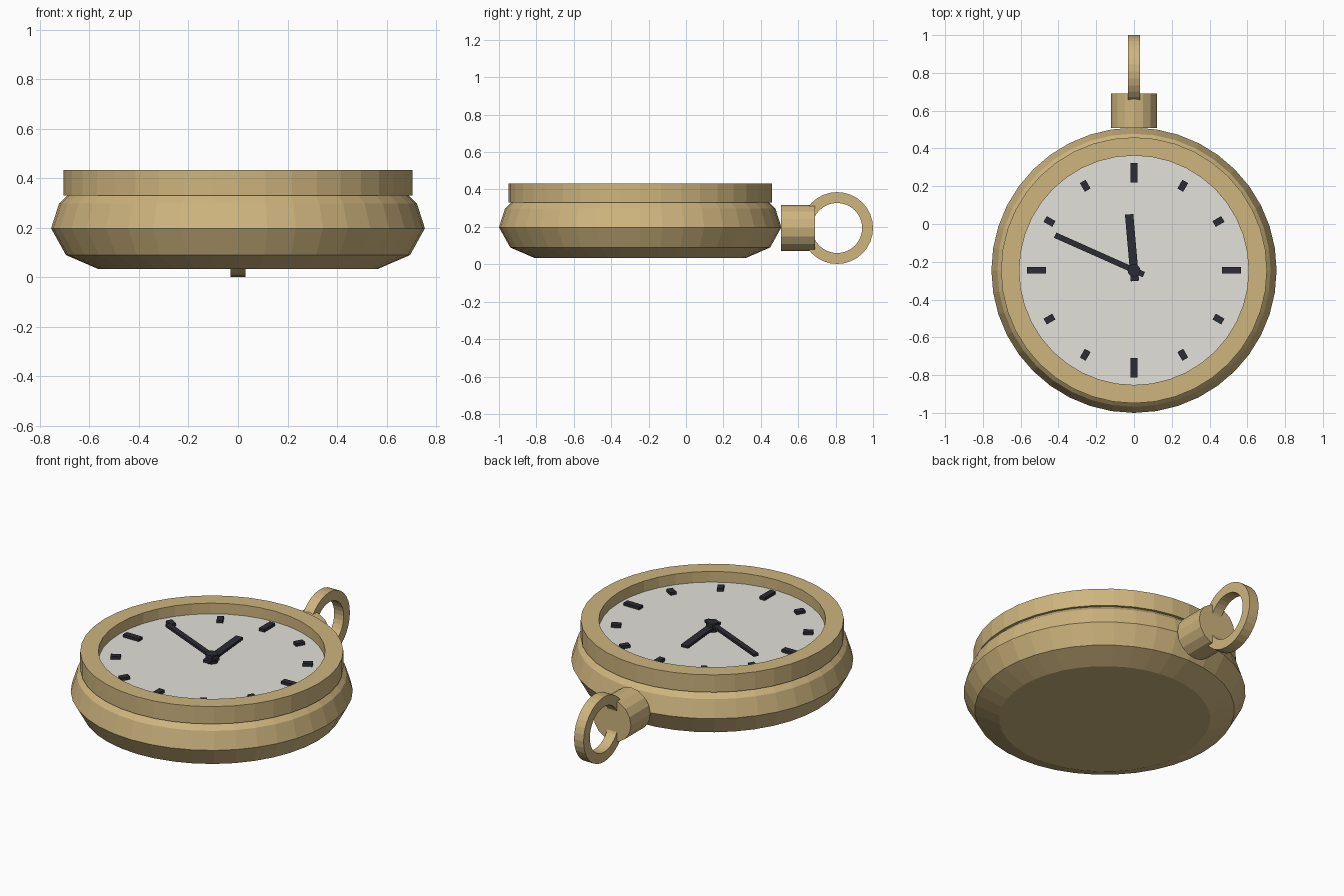
import bpy, bmesh, math
from mathutils import Matrix, Vector

if "Cube" in bpy.data.objects:
    bpy.data.objects.remove(bpy.data.objects["Cube"])

CY = -0.245          # centre of the case along y
SEG = 40


def material(name, rgb):
    m = bpy.data.materials.new(name)
    m.diffuse_color = (*rgb, 1)
    m.use_nodes = True
    m.node_tree.nodes["Principled BSDF"].inputs["Base Color"].default_value = m.diffuse_color
    return m


GOLD = material("gold", (0.62, 0.46, 0.21))
FACE = material("dial_white", (0.76, 0.75, 0.70))
DARK = material("dark", (0.025, 0.025, 0.035))


def finish(name, bm, mat, matrix):
    bmesh.ops.recalc_face_normals(bm, faces=bm.faces)
    me = bpy.data.meshes.new(name)
    bm.to_mesh(me)
    bm.free()
    me.materials.append(mat)
    ob = bpy.data.objects.new(name, me)
    ob.matrix_world = matrix
    bpy.context.collection.objects.link(ob)
    return ob


def lathe(name, profile, mat, matrix, seg=SEG, closed=False):
    """Turn (radius, height) points round z; open profiles get flat caps."""
    bm = bmesh.new()
    rings = [[bm.verts.new((r * math.cos(2 * math.pi * i / seg),
                            r * math.sin(2 * math.pi * i / seg), z))
              for i in range(seg)] for r, z in profile]
    pairs = list(zip(rings, rings[1:]))
    if closed:
        pairs.append((rings[-1], rings[0]))
    else:
        bm.faces.new(rings[0])
        bm.faces.new(rings[-1])
    for a, b in pairs:
        for i in range(seg):
            j = (i + 1) % seg
            bm.faces.new((a[i], a[j], b[j], b[i]))
    return finish(name, bm, mat, matrix)


def bar(name, angle, r0, r1, width, z0, z1):
    """Box lying on the dial along a radius, from r0 to r1."""
    bm = bmesh.new()
    bmesh.ops.create_cube(bm, size=1)
    bmesh.ops.scale(bm, vec=Vector((r1 - r0, width, z1 - z0)), verts=bm.verts)
    bmesh.ops.translate(bm, vec=Vector(((r0 + r1) / 2, 0, (z0 + z1) / 2)), verts=bm.verts)
    return finish(name, bm, DARK, case @ Matrix.Rotation(math.radians(angle), 4, 'Z'))


case = Matrix.Translation((0, CY, 0))

# Case, bezel and dial
lathe("case_body", [(0.565, 0.034), (0.695, 0.09), (0.755, 0.198),
                    (0.723, 0.298), (0.688, 0.332)], GOLD, case)
lathe("bezel", [(0.607, 0.33), (0.704, 0.33), (0.704, 0.433), (0.607, 0.433)],
      GOLD, case, closed=True)
lathe("dial", [(0.615, 0.325), (0.615, 0.37)], FACE, case)

# Hour markers, longer at the quarters
for h in range(12):
    r0, r1 = (0.465, 0.567) if h % 3 == 0 else (0.49, 0.543)
    bar(f"hour_marker_{h + 1}", h * 30, r0, r1, 0.035, 0.365, 0.387)

# Hands and centre hub
bar("hour_hand", 95, -0.057, 0.297, 0.044, 0.385, 0.4)
bar("minute_hand", 156, -0.057, 0.457, 0.03, 0.397, 0.412)
lathe("hand_hub", [(0.034, 0.365), (0.034, 0.42)], DARK, case, seg=12)

# Winding crown, pointing along +y
lathe("crown", [(0.123, 0.0), (0.123, 0.182)], GOLD,
      Matrix.Translation((0, 0.508, 0.195)) @ Matrix.Rotation(-math.pi / 2, 4, 'X'), seg=16)

# Chain ring standing in the y-z plane
lathe("chain_ring", [(0.134, -0.031), (0.192, -0.031), (0.192, 0.031), (0.134, 0.031)], GOLD,
      Matrix.Translation((0, 0.808, 0.194)) @ Matrix.Rotation(math.pi / 2, 4, 'Y'),
      seg=32, closed=True)
